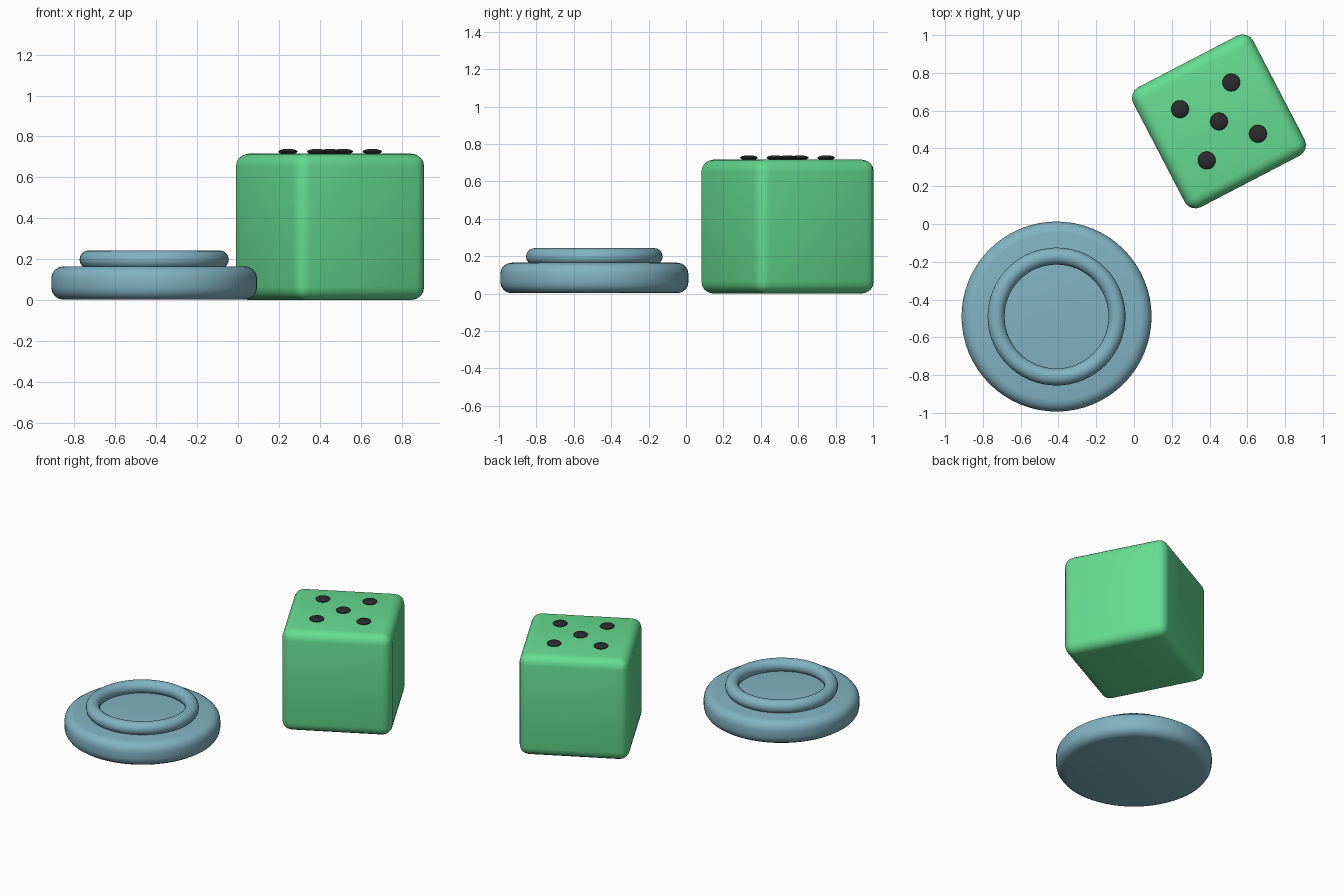
import bpy, math
from mathutils import Vector, Matrix

if "Cube" in bpy.data.objects:
    bpy.data.objects.remove(bpy.data.objects["Cube"])


def material(name, rgb):
    m = bpy.data.materials.new(name)
    m.diffuse_color = (*rgb, 1)
    m.use_nodes = True
    m.node_tree.nodes["Principled BSDF"].inputs["Base Color"].default_value = m.diffuse_color
    return m


GREEN = material("green", (0.13, 0.72, 0.28))
BLUE = material("dusty_blue", (0.22, 0.45, 0.54))
BLACK = material("soft_black", (0.025, 0.025, 0.028))


def finish(name, mat, bevel=0, segments=4):
    """Name and colour the active object, round its edges, shade it smooth."""
    ob = bpy.context.object
    ob.name = name
    ob.data.materials.append(mat)
    if bevel:
        mod = ob.modifiers.new("rounded_edges", 'BEVEL')
        mod.width = bevel
        mod.segments = segments
        mod.limit_method = 'ANGLE'
        bpy.ops.object.modifier_apply(modifier=mod.name)
    bpy.ops.object.shade_smooth_by_angle(angle=math.radians(35))
    return ob


# Round base disc
DISC = (-0.41, -0.49)
bpy.ops.mesh.primitive_cylinder_add(vertices=64, radius=0.503, depth=0.163,
                                    location=(*DISC, 0.0835))
finish("disc", BLUE, 0.06)

# Raised ring on the disc
bpy.ops.mesh.primitive_torus_add(major_radius=0.32, minor_radius=0.045,
                                 major_segments=64, minor_segments=16,
                                 location=(*DISC, 0.198))
finish("disc_ring", BLUE)

# Rounded cube, turned about z
ANGLE = math.radians(27.5)
CENTRE = Vector((0.45, 0.543, 0))
SIZE = 0.716
bpy.ops.mesh.primitive_cube_add(size=SIZE, location=CENTRE + Vector((0, 0, SIZE / 2)),
                                rotation=(0, 0, ANGLE))
finish("die_body", GREEN, 0.064)

# Five flattened pips on the top face
turn = Matrix.Rotation(ANGLE, 3, 'Z')
for i, (u, v) in enumerate([(0, 0), (-1, -1), (-1, 1), (1, -1), (1, 1)]):
    pos = CENTRE + turn @ Vector((u * 0.153, v * 0.153, 0.726))
    bpy.ops.mesh.primitive_uv_sphere_add(segments=24, ring_count=12, radius=0.047,
                                         location=pos)
    bpy.context.object.scale.z = 0.28
    finish(f"pip_{i + 1}", BLACK)
